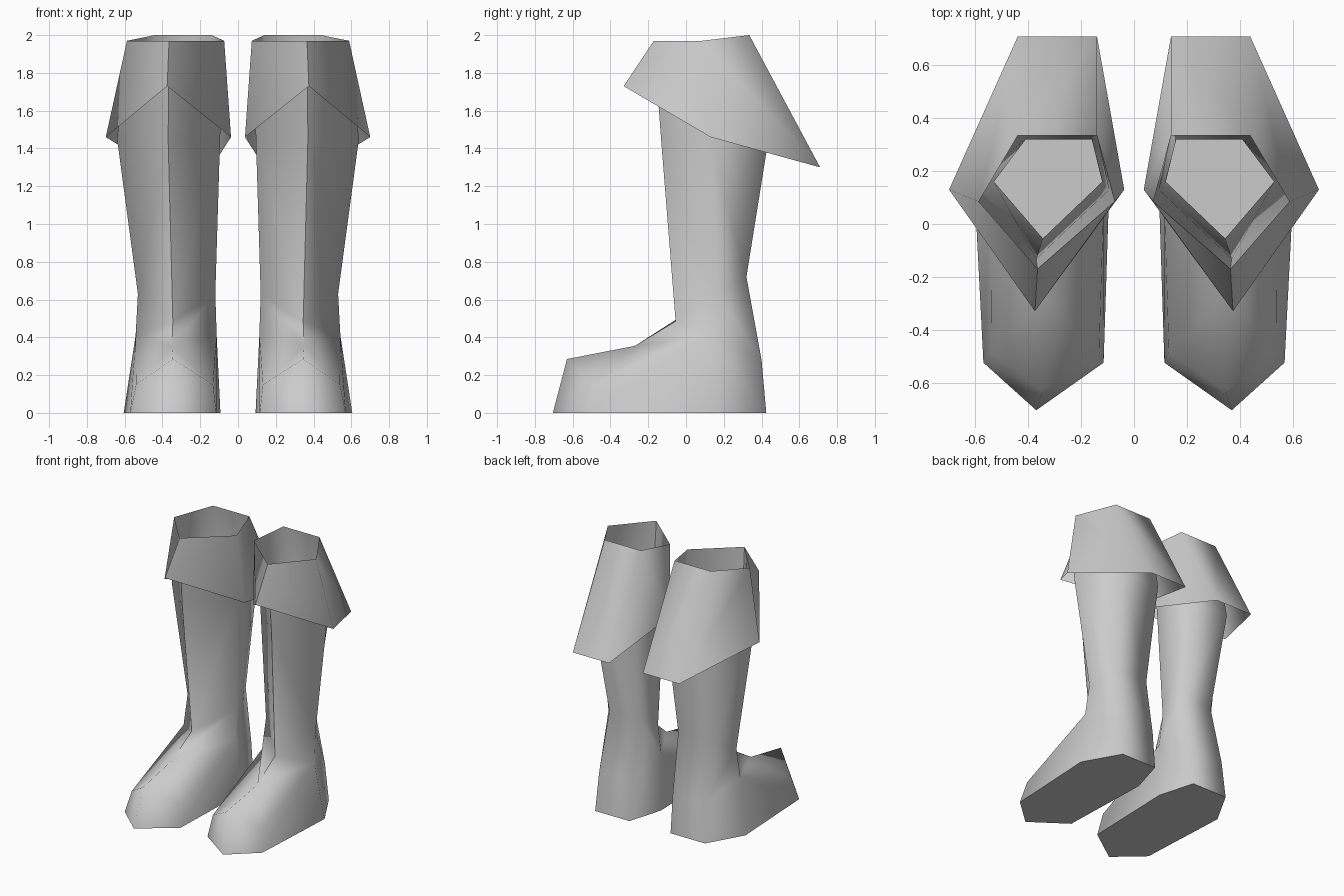
import bpy, bmesh, math

cube = bpy.data.objects.get("Cube")
if cube:
    bpy.data.objects.remove(cube, do_unlink=True)

mat = bpy.data.materials.new("plain_grey")
mat.use_nodes = True
GREY = (0.6, 0.6, 0.6, 1)
mat.diffuse_color = GREY
mat.node_tree.nodes["Principled BSDF"].inputs["Base Color"].default_value = GREY

# Five-sided rings: front, outer side, outer back, inner back, inner side
TOP = [(.365, -.17, 1.97), (.588, .085, 1.97), (.44, .335, 2), (.14, .335, 2), (.073, .085, 1.97)]
CUFF_HEM = [(.375, -.33, 1.73), (.70, .13, 1.46), (.44, .71, 1.30), (.14, .71, 1.30), (.037, .13, 1.46)]
CALF = [(.37, -.132, 1.45), (.64, .13, 1.45), (.46, .432, 1.42), (.15, .432, 1.42), (.095, .13, 1.45)]
ANKLE = [(.345, -.055, .485), (.53, .16, .63), (.41, .32, .72), (.16, .32, .72), (.12, .16, .63)]
INSTEP = [(.35, -.27, .355), (.542, .13, .41), (.44, .40, .28), (.17, .40, .28), (.113, .13, .41)]

# Toe cap: top, outer, inner
TOE = [(.345, -.63, .285), (.54, -.485, .15), (.132, -.485, .15)]
# Sole outline: tip, outer toe, outer side, outer heel, inner heel, inner side, inner toe
SOLE = [(.37, -.705, 0), (.57, -.525, 0), (.605, .16, 0), (.455, .425, 0),
        (.17, .425, 0), (.093, .16, 0), (.115, -.525, 0)]


def bridge(bm, a, b):
    """Join two rings with quads."""
    n = len(a)
    for i in range(n):
        j = (i + 1) % n
        bm.faces.new((a[i], a[j], b[j], b[i]))


def finish(bm, name):
    """Turn the bmesh into a smooth object."""
    bmesh.ops.recalc_face_normals(bm, faces=bm.faces[:])
    mesh = bpy.data.meshes.new(name)
    bm.to_mesh(mesh)
    bm.free()
    mesh.materials.append(mat)
    ob = bpy.data.objects.new(name, mesh)
    bpy.context.collection.objects.link(ob)
    bpy.ops.object.select_all(action='DESELECT')
    ob.select_set(True)
    bpy.context.view_layer.objects.active = ob
    bpy.ops.object.shade_smooth_by_angle(angle=math.radians(80))


for side, s in (("left", 1), ("right", -1)):
    def ring(bm, pts):
        return [bm.verts.new((s * x, y, z)) for x, y, z in pts]

    # Shaft, open at the top
    bm = bmesh.new()
    rings = [ring(bm, r) for r in (TOP, CALF, ANKLE, INSTEP)]
    for a, b in zip(rings, rings[1:]):
        bridge(bm, a, b)

    # Foot sides, heel and toe cap
    front, out, out_heel, in_heel, inn = rings[-1]
    toe, toe_out, toe_in = ring(bm, TOE)
    sole = ring(bm, SOLE)
    for face in ((front, out, toe_out, toe), (front, inn, toe_in, toe),
                 (out, sole[2], sole[1], toe_out), (inn, sole[5], sole[6], toe_in),
                 (out, out_heel, sole[3], sole[2]), (inn, in_heel, sole[4], sole[5]),
                 (out_heel, in_heel, sole[4], sole[3]),
                 (toe, toe_out, sole[1], sole[0]), (toe, toe_in, sole[6], sole[0]), sole):
        bm.faces.new(face)
    finish(bm, side + "_boot")

    # Turned-down cuff
    bm = bmesh.new()
    bridge(bm, ring(bm, TOP), ring(bm, CUFF_HEM))
    finish(bm, side + "_cuff")
